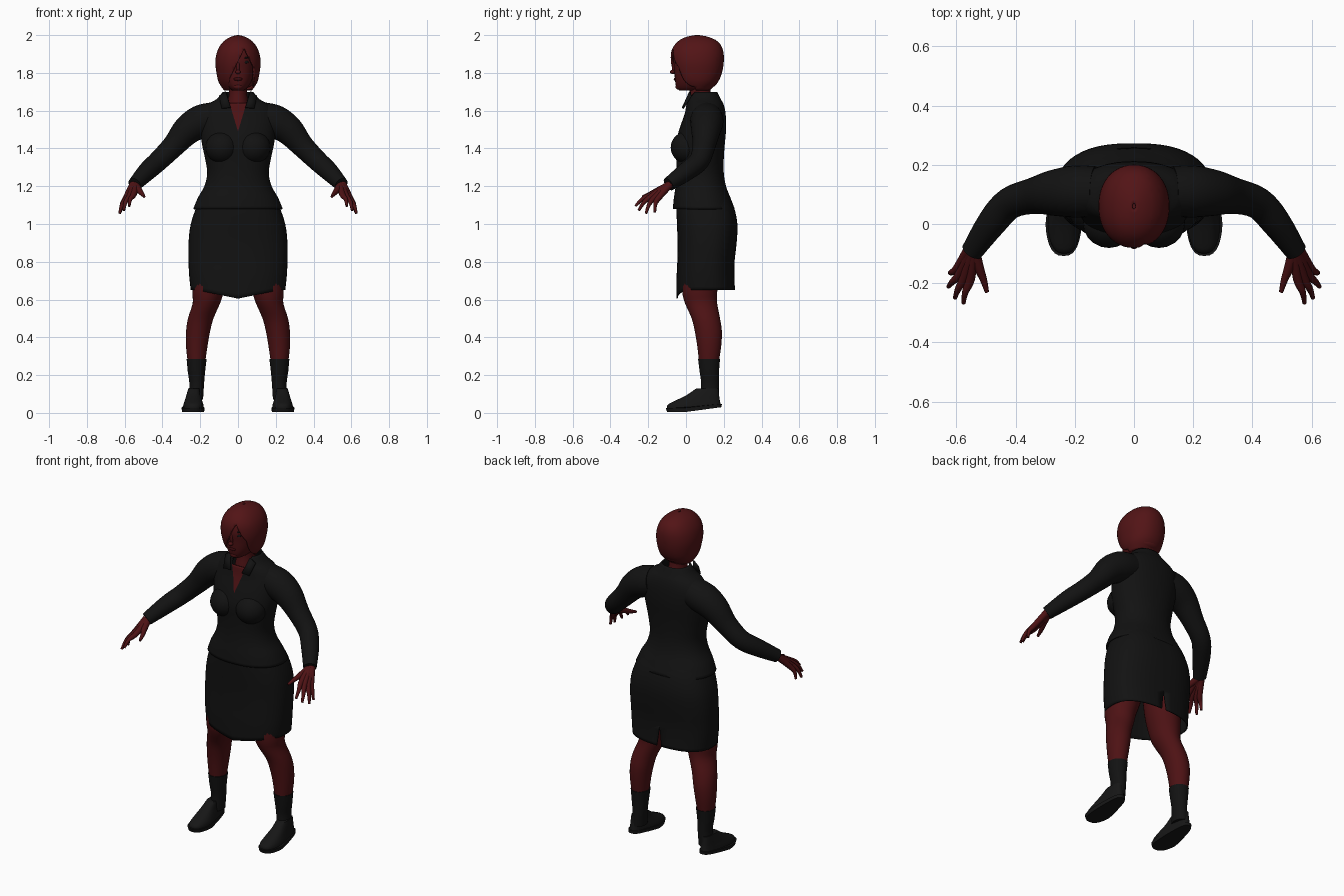
import bpy
import bmesh
import math
from mathutils import Vector

cube = bpy.data.objects.get("Cube")
if cube:
    bpy.data.objects.remove(cube)


def material(name, rgb):
    m = bpy.data.materials.new(name)
    m.use_nodes = True
    m.diffuse_color = (*rgb, 1)
    m.node_tree.nodes["Principled BSDF"].inputs["Base Color"].default_value = (*rgb, 1)
    return m


SKIN = material("deep red skin", (0.075, 0.006, 0.007))
HAIR = material("deep red hair", (0.085, 0.007, 0.008))
CLOTH = material("black cloth", (0.006, 0.006, 0.006))
SHOE = material("black leather", (0.008, 0.008, 0.008))
LIP = material("dark red lips", (0.04, 0.003, 0.004))


def smooth_rows(rows, steps):
    """Catmull-Rom interpolation of tuples."""
    rows = [Vector(r) for r in rows]
    out = []
    for i in range(len(rows) - 1):
        a, b, c, d = rows[max(i - 1, 0)], rows[i], rows[i + 1], rows[min(i + 2, len(rows) - 1)]
        for k in range(steps):
            t = k / steps
            out.append(b + (c - a) * t / 2 + (a * 2 - b * 5 + c * 4 - d) * t * t / 2
                       + (b * 3 - a - c * 3 + d) * t ** 3 / 2)
    return out + [rows[-1]]


def skin_rings(bm, rings, caps):
    rings = [[bm.verts.new(p) for p in ring] for ring in rings]
    n = len(rings[0])
    for a, b in zip(rings, rings[1:]):
        for i in range(n):
            bm.faces.new((a[i], a[(i + 1) % n], b[(i + 1) % n], b[i]))
    if caps:
        bm.faces.new(rings[0][::-1])
        bm.faces.new(rings[-1])


def loft(rows, n=32, power=2.2, steps=3, caps=True):
    """Stack of rounded rings; each row is z, x0, x1, front y, back y."""
    bm = bmesh.new()
    rings = []
    for z, x0, x1, y0, y1 in smooth_rows(rows, steps):
        ring = []
        for i in range(n):
            a = math.tau * i / n
            c, s = math.cos(a), math.sin(a)
            u = math.copysign(abs(c) ** (2 / power), c)
            v = math.copysign(abs(s) ** (2 / power), s)
            ring.append(((x0 + x1) / 2 + u * (x1 - x0) / 2, (y0 + y1) / 2 + v * (y1 - y0) / 2, z))
        rings.append(ring)
    skin_rings(bm, rings, caps)
    return bm


def centred(rows):
    return [(z, -w, w, y0, y1) for z, w, y0, y1 in rows]


def tube(bm, path, n=16, steps=4):
    """Round limb along a path of x, y, z, radius."""
    pts = smooth_rows(path, steps)
    rings = []
    for i, p in enumerate(pts):
        t = (pts[min(i + 1, len(pts) - 1)] - pts[max(i - 1, 0)]).to_3d().normalized()
        side = t.cross(Vector((0, 1, 0))).normalized()
        up = side.cross(t)
        rings.append([p.to_3d() + (side * math.cos(math.tau * k / n)
                                   + up * math.sin(math.tau * k / n)) * p[3] for k in range(n)])
    skin_rings(bm, rings, True)


def slice_mesh(bm, point, normal):
    bmesh.ops.bisect_plane(bm, geom=bm.verts[:] + bm.edges[:] + bm.faces[:],
                           plane_co=point, plane_no=normal)


def remove_faces(bm, rule):
    gone = [f for f in bm.faces if rule(f.calc_center_median())]
    bmesh.ops.delete(bm, geom=gone, context='FACES')


def finish(name, bm, mats, mirror=False, thickness=0, angle=50):
    bmesh.ops.recalc_face_normals(bm, faces=bm.faces[:])
    me = bpy.data.meshes.new(name)
    bm.to_mesh(me)
    bm.free()
    for m in mats:
        me.materials.append(m)
    ob = bpy.data.objects.new(name, me)
    bpy.context.collection.objects.link(ob)
    bpy.ops.object.select_all(action='DESELECT')
    ob.select_set(True)
    bpy.context.view_layer.objects.active = ob
    bpy.ops.object.shade_smooth_by_angle(angle=math.radians(angle))
    if thickness:
        ob.modifiers.new("thickness", 'SOLIDIFY').thickness = thickness
    if mirror:
        ob.modifiers.new("mirror", 'MIRROR')
    return ob


def ball(name, centre, radii, mat, mirror=False, tilt=0):
    bm = bmesh.new()
    bmesh.ops.create_uvsphere(bm, u_segments=20, v_segments=12, radius=1)
    bmesh.ops.scale(bm, vec=radii, verts=bm.verts)
    for v in bm.verts:
        v.co.z += v.co.x * tilt
    bmesh.ops.translate(bm, vec=centre, verts=bm.verts)
    finish(name, bm, [mat], mirror)


# Jacket with a skin-coloured neckline
bm = loft(centred([(1.08, .237, -.07, .258), (1.14, .212, -.064, .235), (1.2, .178, -.055, .212),
                   (1.27, .163, -.05, .2), (1.35, .175, -.052, .2), (1.42, .19, -.055, .205),
                   (1.5, .2, -.036, .212), (1.58, .2, -.008, .21), (1.63, .165, .002, .2),
                   (1.66, .115, .01, .185), (1.7, .08, .025, .165)]), n=48, caps=False)
for s in (1, -1):
    slice_mesh(bm, (0, 0, 1.49), (1, 0, -.3 * s))
slice_mesh(bm, (0, 0, 1.64), (0, 0, 1))


def in_neckline(c):
    return c.y < .06 and abs(c.x) < .3 * (c.z - 1.49)


remove_faces(bm, lambda c: in_neckline(c) and c.z > 1.64)
for f in bm.faces:
    f.material_index = int(in_neckline(f.calc_center_median()))
finish("jacket", bm, [CLOTH, SKIN], thickness=.008)
ball("bust", (.085, .005, 1.405), (.088, .086, .085), CLOTH, mirror=True)

# Collar flaps beside the neckline
bm = bmesh.new()
bm.faces.new([bm.verts.new(p) for p in ((.064, .025, 1.7), (.1, .03, 1.675),
                                        (.085, -.012, 1.61), (.038, -.014, 1.615))])
finish("collar_flaps", bm, [CLOTH], mirror=True, thickness=.008)

# Skirt with a pointed front hem and a slit at the back
bm = loft(centred([(1.2, .16, -.04, .195), (1.1, .215, -.05, .25), (1, .25, -.048, .272),
                   (.9, .262, -.044, .268), (.8, .262, -.046, .257), (.72, .258, -.05, .256),
                   (.65, .25, -.05, .26)]), n=48, power=2.5, caps=False)
for s in (1, -1):
    slice_mesh(bm, (0, 0, .77), (1, 0, .13 * s))
remove_faces(bm, lambda c: c.y > .1 and abs(c.x) < .13 * (.77 - c.z))
for v in bm.verts:
    if v.co.y < .1 and v.co.z < .75:
        v.co.z -= .45 * (.75 - v.co.z) * max(0, 1 - abs(v.co.x) / .22)
finish("skirt", bm, [CLOTH], thickness=.006)

# Sleeves
bm = bmesh.new()
tube(bm, [(.13, .11, 1.56, .085), (.2, .11, 1.54, .088), (.27, .105, 1.495, .078),
          (.34, .095, 1.415, .061), (.42, .07, 1.335, .054), (.48, .005, 1.28, .05),
          (.547, -.092, 1.21, .037)], n=24)
finish("sleeves", bm, [CLOTH], mirror=True)

# Hands: each finger runs from the wrist over its knuckle to its tip
bm = bmesh.new()
fingers = [((.553, -.185, 1.155), (.576, -.267, 1.095)), ((.573, -.18, 1.148), (.605, -.25, 1.072)),
           ((.587, -.166, 1.14), (.627, -.212, 1.056)), ((.595, -.148, 1.135), (.622, -.165, 1.062))]
for i, (knuckle, tip) in enumerate(fingers):
    middle = (Vector(knuckle) + Vector(tip)) / 2 + Vector((.006, -.006, .006))
    tube(bm, [(.54 + .005 * i, -.085, 1.21, .02), (*knuckle, .016), (*middle, .011), (*tip, .007)], n=10)
tube(bm, [(.54, -.09, 1.205, .02), (.525, -.145, 1.18, .017), (.508, -.19, 1.16, .012),
          (.497, -.23, 1.145, .007)], n=10)
finish("hands", bm, [SKIN], mirror=True)

# Legs, socks and shoes
bm = loft([(.95, .01, .22, -.02, .2), (.75, .04, .24, -.025, .18), (.64, .075, .242, -.02, .165),
           (.58, .095, .24, -.005, .165), (.5, .13, .265, .03, .18), (.43, .148, .275, .047, .19),
           (.35, .162, .275, .06, .186), (.26, .175, .265, .07, .172)], power=2)
finish("legs", bm, [SKIN], mirror=True)
bm = loft([(.285, .166, .272, .064, .18), (.22, .174, .266, .072, .175), (.15, .18, .257, .08, .175),
           (.07, .185, .265, .07, .175)], power=2)
finish("socks", bm, [CLOTH], mirror=True)
for name, rows in (("shoes", [(.025, .18, .293, -.1, .183), (.045, .182, .29, -.095, .18),
                              (.068, .188, .284, -.05, .177), (.095, .194, .278, .005, .174),
                              (.13, .195, .27, .055, .172)]),
                   ("soles", [(.005, .178, .297, -.1, .188), (.027, .176, .3, -.108, .19)])):
    bm = loft(rows, power=2.6)
    for v in bm.verts:
        v.co.z += max(0, v.co.y) * .14 * max(0, 1 - v.co.z / .13)
        # narrow the instep and heel relative to the toe box
        v.co.x = .238 + (v.co.x - .238) * (1 - .25 * min(1, max(0, v.co.y / .12)))
    finish(name, bm, [SHOE], mirror=True)

# Neck and face
bm = loft(centred([(1.57, .075, .005, .16), (1.64, .055, .012, .14), (1.7, .047, .02, .13),
                   (1.77, .05, .015, .13)]), power=2)
finish("neck", bm, [SKIN])
bm = loft(centred([(1.706, .028, -.035, .08), (1.722, .05, -.05, .11), (1.76, .074, -.058, .14),
                   (1.82, .088, -.062, .165), (1.88, .092, -.066, .175), (1.95, .07, -.04, .16)]))
finish("face", bm, [SKIN])
ball("nose_bridge", (0, -.062, 1.83), (.009, .012, .032), SKIN)
ball("nose_tip", (0, -.071, 1.805), (.014, .014, .011), SKIN)
ball("lips", (0, -.056, 1.767), (.024, .009, .009), LIP)
ball("chin", (0, -.04, 1.727), (.025, .016, .016), SKIN)
ball("eyes", (.04, -.053, 1.857), (.017, .007, .007), SHOE, mirror=True)
ball("eyebrows", (.042, -.054, 1.88), (.023, .006, .004), SHOE, mirror=True, tilt=.15)

# Bobbed hair with a side-swept opening for the face
bm = loft(centred([(1.708, .075, -.005, .125), (1.75, .102, -.045, .168), (1.8, .114, -.068, .19),
                   (1.86, .12, -.08, .2), (1.92, .108, -.076, .196), (1.965, .078, -.045, .17),
                   (1.99, .04, 0, .12), (2, .006, .05, .07)]), n=48, power=2.15, caps=False)
PART = Vector((.035, 0, 1.93))
for s in (1, -1):
    slice_mesh(bm, PART, (1, 0, .5 * s))
slice_mesh(bm, (.085, 0, 0), (1, 0, 0))
slice_mesh(bm, (-.045, 0, 0), (1, 0, 0))
remove_faces(bm, lambda c: c.y < .05 and -.045 < c.x < .085
             and abs(c.x - PART.x) < .5 * (PART.z - c.z))
finish("hair", bm, [HAIR], thickness=.01)
ball("hair_nape", (0, .095, 1.75), (.085, .07, .035), HAIR)
